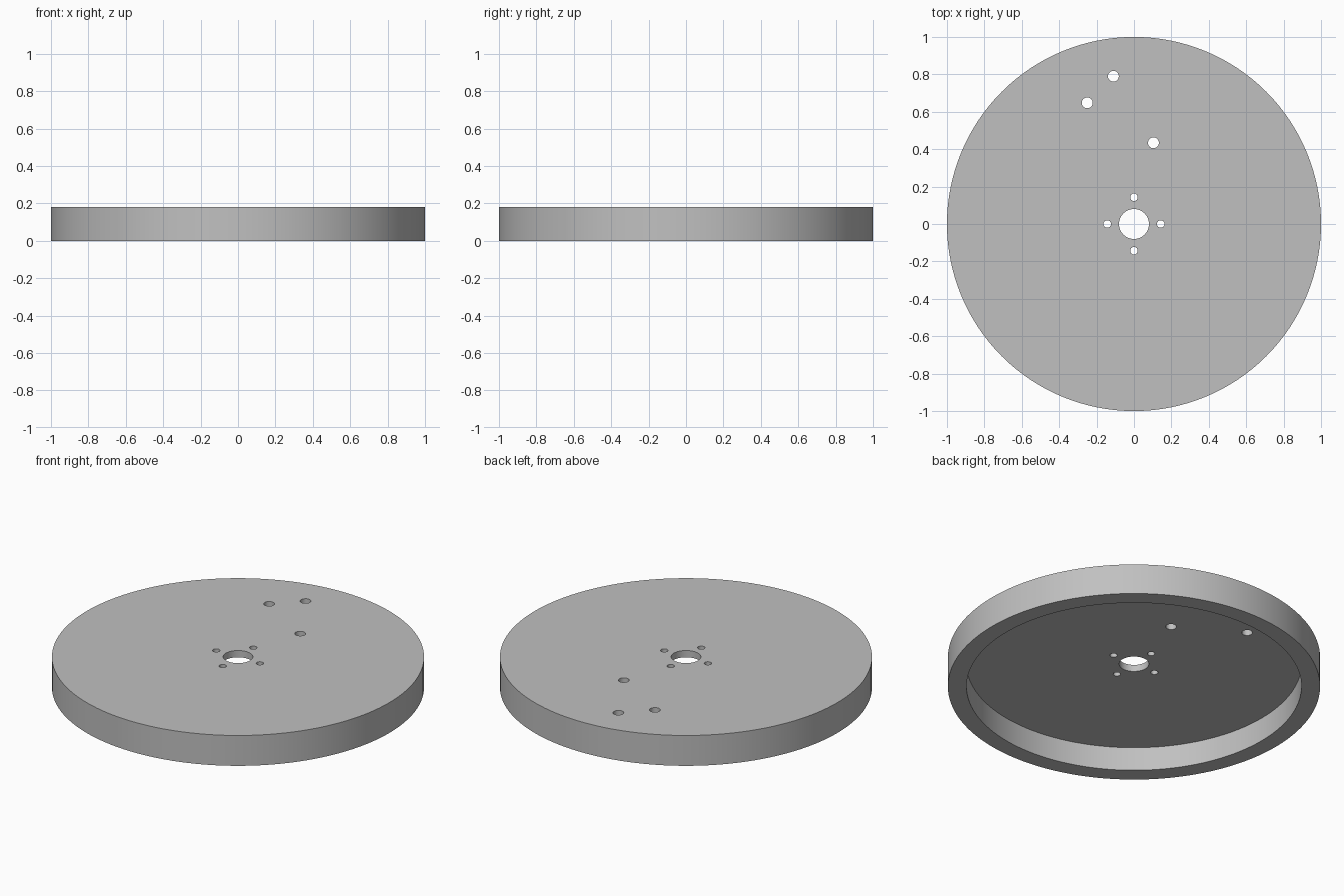
import bpy, bmesh, math
from mathutils import Matrix

if "Cube" in bpy.data.objects:
    bpy.data.objects.remove(bpy.data.objects["Cube"], do_unlink=True)

HEIGHT, PLATE, RIM = 0.18, 0.04, 0.1

grey = bpy.data.materials.new("plain_grey")
grey.use_nodes = True
colour = (0.53, 0.53, 0.53, 1)
grey.diffuse_color = colour
grey.node_tree.nodes["Principled BSDF"].inputs["Base Color"].default_value = colour


def cylinders(name, specs, z0, z1, segments):
    """One object holding an upright cylinder for each (x, y, radius)."""
    bm = bmesh.new()
    for x, y, r in specs:
        bmesh.ops.create_cone(
            bm, cap_ends=True, segments=segments, radius1=r, radius2=r,
            depth=z1 - z0, matrix=Matrix.Translation((x, y, (z0 + z1) / 2)))
    mesh = bpy.data.meshes.new(name)
    bm.to_mesh(mesh)
    bm.free()
    mesh.materials.append(grey)
    obj = bpy.data.objects.new(name, mesh)
    bpy.context.collection.objects.link(obj)
    return obj


def cut(target, cutter):
    cutter.hide_render = True
    mod = target.modifiers.new(cutter.name, 'BOOLEAN')
    mod.operation, mod.solver, mod.object = 'DIFFERENCE', 'EXACT', cutter
    bpy.ops.object.modifier_apply(modifier=mod.name)
    bpy.data.objects.remove(cutter, do_unlink=True)


# Solid disc
disc = cylinders("rimmed_disc", [(0, 0, 1)], 0, HEIGHT, 128)
bpy.ops.object.select_all(action='DESELECT')
disc.select_set(True)
bpy.context.view_layer.objects.active = disc

# Recess underneath, leaving a thin plate and a deep rim
cut(disc, cylinders("recess", [(0, 0, 1 - RIM)], -0.1, HEIGHT - PLATE, 128))

# Centre bore, ring of four bolt holes, three offset holes
bolts = [(0.143 * math.cos(i * math.pi / 2), 0.143 * math.sin(i * math.pi / 2), 0.02)
         for i in range(4)]
offset_holes = [(-0.11, 0.79, 0.029), (-0.25, 0.648, 0.029), (0.104, 0.434, 0.029)]
cut(disc, cylinders("holes", [(0, 0, 0.08)] + bolts + offset_holes, 0.05, 0.3, 48))

bpy.ops.object.shade_smooth_by_angle(angle=math.radians(30))
